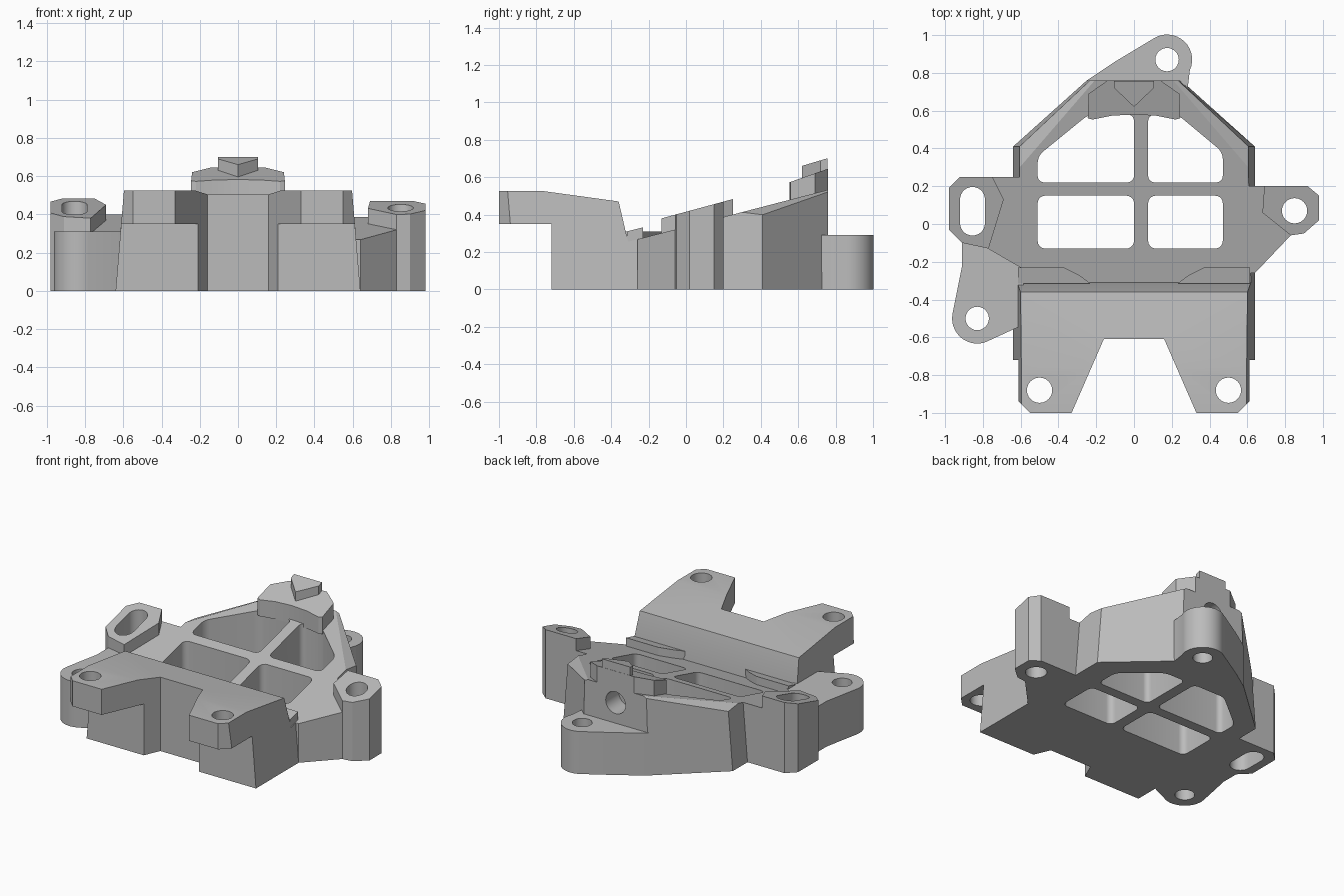
import bpy, bmesh, math
from mathutils import Vector

cube = bpy.data.objects.get("Cube")
if cube:
    bpy.data.objects.remove(cube, do_unlink=True)

grey = bpy.data.materials.new("plain_grey")
grey.use_nodes = True
grey.diffuse_color = (0.5, 0.5, 0.5, 1)
grey.node_tree.nodes["Principled BSDF"].inputs["Base Color"].default_value = (0.5, 0.5, 0.5, 1)

DRAFT = 0.13


def draft_sides(bm):
    for v in bm.verts:
        v.co.x *= 1 - DRAFT * v.co.z


def finish(name, bm):
    bmesh.ops.recalc_face_normals(bm, faces=bm.faces)
    mesh = bpy.data.meshes.new(name)
    bm.to_mesh(mesh)
    bm.free()
    mesh.materials.append(grey)
    ob = bpy.data.objects.new(name, mesh)
    bpy.context.collection.objects.link(ob)
    return ob


def prism_mesh(pts, z0, top, rounding=0):
    """Upright prism over a plan outline; top is a height function of y."""
    bm = bmesh.new()
    low = [bm.verts.new((x, y, z0)) for x, y in pts]
    high = [bm.verts.new((x, y, top(y))) for x, y in pts]
    bm.faces.new(low)
    bm.faces.new(high)
    n = len(pts)
    for i in range(n):
        j = (i + 1) % n
        bm.faces.new((low[i], low[j], high[j], high[i]))
    if rounding:
        bm.edges.ensure_lookup_table()
        up = [e for e in bm.edges if abs(e.verts[0].co.z - e.verts[1].co.z) > 0.5]
        bmesh.ops.bevel(bm, geom=up, offset=rounding, segments=5, profile=0.5, affect='EDGES')
    return bm


def prism(name, pts, z0, top, rounding=0):
    return finish(name, prism_mesh(pts, z0, top, rounding))


def arc(cx, cy, r, a0, a1, n=14):
    angles = [math.radians(a0 + (a1 - a0) * i / n) for i in range(n + 1)]
    return [(cx + r * math.cos(a), cy + r * math.sin(a)) for a in angles]


def mirror(pts):
    return [(-x, y) for x, y in pts]


def flat(z):
    return lambda y: z


def cutter(pts, rounding=0):
    return prism("cutter", pts, -0.2, flat(1.0), rounding)


def round_cutter(x, y, r):
    return cutter(arc(x, y, r, 0, 345, 23))


def cut(ob, *tools):
    for tool in tools:
        tool.hide_render = True
        mod = ob.modifiers.new("cut", 'BOOLEAN')
        mod.operation = 'DIFFERENCE'
        mod.solver = 'EXACT'
        mod.object = tool
    deps = bpy.context.evaluated_depsgraph_get()
    deps.update()
    mesh = bpy.data.meshes.new_from_object(ob.evaluated_get(deps))
    ob.modifiers.clear()
    ob.data = mesh
    for tool in tools:
        bpy.data.objects.remove(tool, do_unlink=True)


def deck(y):
    return 0.335 + 0.26 * y


def ear_top(y):
    return 0.415 + 0.27 * y


def back_bore():
    bm = bmesh.new()
    bmesh.ops.create_cone(bm, cap_ends=True, segments=24, radius1=0.075, radius2=0.075, depth=0.3)
    for v in bm.verts:
        v.co = Vector((v.co.x, 0.77 + v.co.z, 0.43 + v.co.y))
    return finish("cutter", bm)


# Main frame: sloping deck, tapered rear, bevelled rear shoulders
half = [(0.64, -0.31), (0.64, 0.41), (0.25, 0.76)]
bm = prism_mesh(half + mirror(half)[::-1], 0, deck)
draft_sides(bm)
for side in (1, -1):
    a, b, c = (Vector((side * x, y, z)) for x, y, z in
               ((0.63, 0.40, 0.39), (0.27, 0.72, 0.51), (0.55, 0.36, 0.43)))
    normal = (b - a).cross(c - a)
    if normal.z < 0:
        normal.negate()
    bmesh.ops.bisect_plane(bm, geom=bm.verts[:] + bm.edges[:] + bm.faces[:],
                           plane_co=a, plane_no=normal, clear_outer=True)
    bmesh.ops.holes_fill(bm, edges=[e for e in bm.edges if e.is_boundary])
frame = finish("main_frame", bm)

# Four rounded windows and the rear bore
cut(frame,
    cutter([(-0.51, -0.13), (0, -0.13), (0, 0.15), (-0.51, 0.15)], 0.04),
    cutter([(0.075, -0.13), (0.47, -0.13), (0.47, 0.15), (0.075, 0.15)], 0.04),
    cutter([(-0.51, 0.22), (0, 0.22), (0, 0.58), (-0.24, 0.58), (-0.51, 0.36)], 0.035),
    cutter([(0.075, 0.22), (0.47, 0.22), (0.47, 0.38), (0.23, 0.58), (0.075, 0.58)], 0.035),
    back_bore())

# Front block: side profile run across the width, then notched
profile = [(-1, 0.35), (-1, 0.525), (-0.76, 0.525), (-0.36, 0.47),
           (-0.31, 0.255), (-0.31, 0), (-0.72, 0), (-0.72, 0.35)]
bm = bmesh.new()
ends = [[bm.verts.new((x, y, z)) for y, z in profile] for x in (-0.64, 0.64)]
for ring in ends:
    bm.faces.new(ring)
for i in range(len(profile)):
    j = (i + 1) % len(profile)
    bm.faces.new((ends[0][i], ends[0][j], ends[1][j], ends[1][i]))
draft_sides(bm)
front = finish("front_block", bm)
corner = [(0.53, -1.02), (0.63, -0.92), (0.75, -0.92), (0.75, -1.05), (0.53, -1.05)]
cut(front,
    cutter([(-0.16, -0.61), (0.16, -0.61), (0.352, -1.05), (-0.352, -1.05)]),
    cutter(corner), cutter(mirror(corner)),
    round_cutter(0.5, -0.88, 0.067), round_cutter(-0.5, -0.88, 0.067))

# Low ridges behind the front block
ridge = [(0.615, -0.23), (0.37, -0.23), (0.29, -0.27), (0.23, -0.315), (0.615, -0.315)]
for label, pts in (("left", ridge), ("right", mirror(ridge))):
    prism(label + "_ridge", pts, 0.2, lambda y: 0.31 + 0.25 * (y + 0.315))

# Webs joining the ears to the frame
prism("left_web", [(0.58, 0.2), (0.72, 0.2), (0.83, -0.06), (0.64, -0.26), (0.58, -0.26)], 0, deck)
prism("right_web", [(-0.58, 0.25), (-0.76, 0.25), (-0.77, -0.13), (-0.64, -0.24), (-0.58, -0.24)], 0, deck)

# Left ear with round hole
ear = prism("left_ear", [(0.69, 0.2), (0.92, 0.2), (0.98, 0.15), (0.98, 0.02),
                         (0.9, -0.05), (0.83, -0.06), (0.68, 0.06)], 0, ear_top)
cut(ear, round_cutter(0.85, 0.07, 0.067))

# Right ear with slotted hole
ear = prism("right_ear", [(-0.98, -0.03), (-0.98, 0.19), (-0.92, 0.25), (-0.75, 0.25),
                          (-0.69, 0.13), (-0.77, -0.13), (-0.91, -0.1)], 0, ear_top)
cut(ear, cutter(arc(-0.855, 0.13, 0.066, 0, 180) + arc(-0.855, 0.005, 0.066, 180, 360)))

# Flat mounting lugs
lug = prism("right_lug", [(-0.58, -0.24), (-0.77, -0.13), (-0.91, -0.1), (-0.91, -0.22)]
            + arc(-0.83, -0.5, 0.133, 170, 290) + [(-0.6, -0.54)], 0, flat(0.31))
cut(lug, round_cutter(-0.83, -0.5, 0.062))
lug = prism("rear_lug", [(0.2, 0.7), (0.285, 0.725)] + arc(0.175, 0.87, 0.133, -25, 118)
            + [(-0.1, 0.86), (-0.25, 0.76), (-0.2, 0.7)], 0, flat(0.29))
cut(lug, round_cutter(0.175, 0.87, 0.062))

# Raised rear stop with curved front edge
back = [(0.24, 0.69), (0.14, 0.76)]
lip = [(-0.245, 0.56), (-0.22, 0.553), (-0.12, 0.573), (0, 0.58), (0.12, 0.573), (0.22, 0.553), (0.245, 0.56)]
stop = prism("rear_stop", lip + back + mirror(back)[::-1], 0.46, lambda y: 0.575 + 0.35 * (y - 0.56))
cut(stop, back_bore())

# Pointed pin on the stop
prism("pointer", [(0, 0.62), (0.105, 0.72), (0.105, 0.757), (-0.105, 0.757), (-0.105, 0.72)],
      0.57, lambda y: 0.66 + 0.3 * (y - 0.62))

# Smooth rounded walls, keeping edges crisp
bpy.ops.object.select_all(action='DESELECT')
for ob in bpy.context.collection.objects:
    if ob.type == 'MESH':
        ob.select_set(True)
        bpy.context.view_layer.objects.active = ob
bpy.ops.object.shade_smooth_by_angle(angle=math.radians(25))
